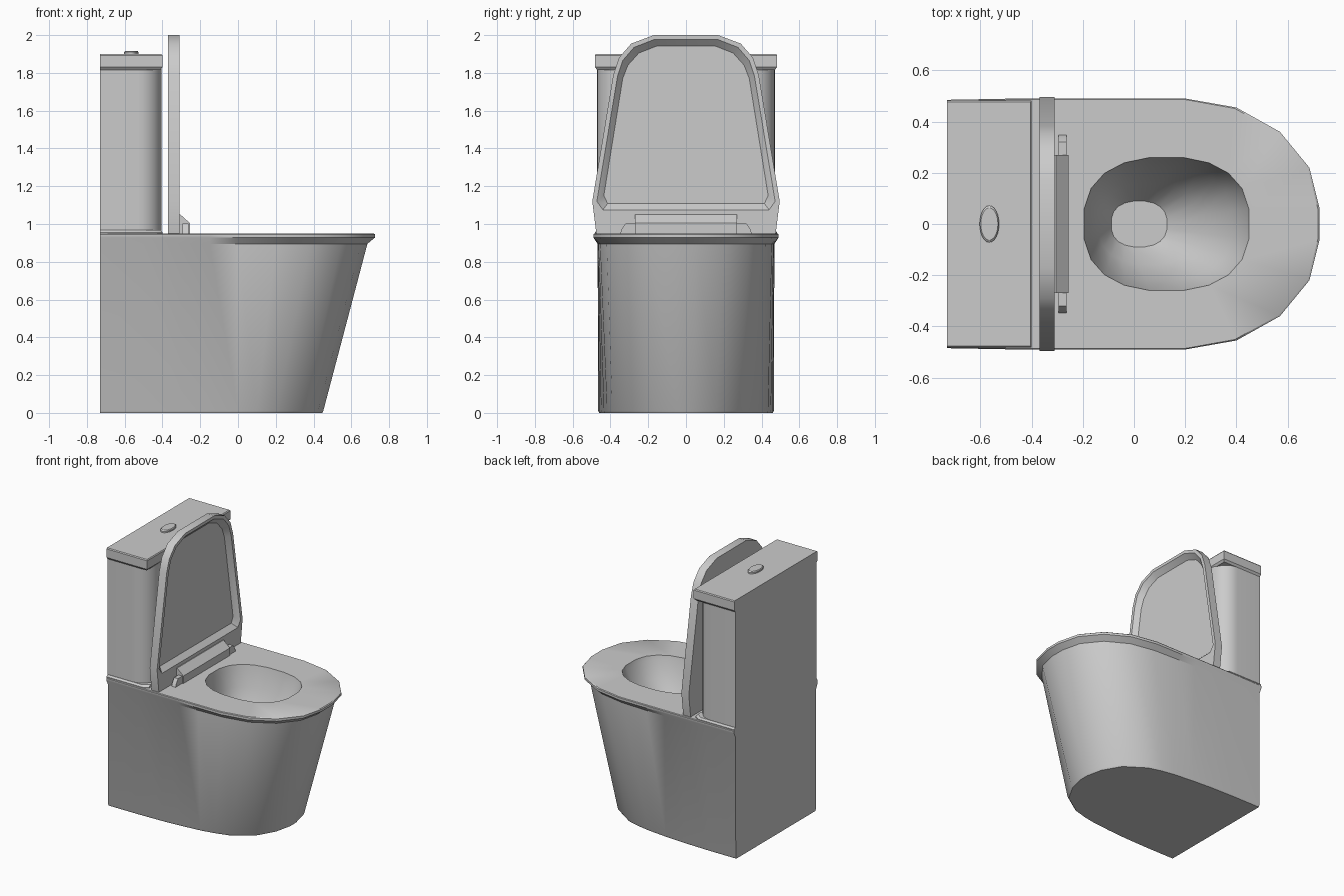
import bpy, bmesh, math

if "Cube" in bpy.data.objects:
    bpy.data.objects.remove(bpy.data.objects["Cube"])


def loft(name, rings, angle=35, bevel=0):
    """Skin closed rings of equal length and cap both ends."""
    bm = bmesh.new()
    loops = [[bm.verts.new(p) for p in r] for r in rings]
    n = len(rings[0])
    for a, b in zip(loops, loops[1:]):
        for i in range(n):
            j = (i + 1) % n
            bm.faces.new((a[i], a[j], b[j], b[i]))
    bm.faces.new(loops[0])
    bm.faces.new(loops[-1])
    bmesh.ops.recalc_face_normals(bm, faces=bm.faces)
    me = bpy.data.meshes.new(name)
    bm.to_mesh(me)
    bm.free()
    ob = bpy.data.objects.new(name, me)
    bpy.context.collection.objects.link(ob)
    bpy.ops.object.select_all(action='DESELECT')
    ob.select_set(True)
    bpy.context.view_layer.objects.active = ob
    if bevel:
        m = ob.modifiers.new("bevel", 'BEVEL')
        m.width, m.segments = bevel, 2
    bpy.ops.object.shade_smooth_by_angle(angle=math.radians(angle))
    return ob


def plan(half, z):
    """Mirror (x, y) half outline across y = 0 at height z."""
    return [(x, y, z) for x, y in half] + [(x, -y, z) for x, y in reversed(half)]


def upright(half, x):
    """Mirror (y, z) half outline across y = 0 at depth x."""
    return [(x, y, z) for y, z in half] + [(x, -y, z) for y, z in reversed(half)]


# pedestal, rim and bowl in one skin
foot = [(-.73, .465), (-.5, .465), (-.3, .46), (-.15, .45), (0, .435), (.1, .418),
        (.2, .39), (.35, .29), (.425, .16), (.452, .04)]
upper = [(-.73, .468), (-.5, .468), (-.3, .468), (-.15, .466), (0, .463), (.2, .455),
         (.385, .42), (.545, .33), (.65, .2), (.685, .055)]
rim = [(-.73, .485), (-.46, .49), (-.3, .49), (-.15, .49), (0, .49), (.2, .49),
       (.4, .455), (.57, .36), (.685, .22), (.725, .06)]


def hole(cx, a, b, n=10):
    pts = []
    for i in range(n):
        t = math.pi * (1 - (i + .5) / n)
        c, s = math.cos(t), math.sin(t)
        pts.append((cx + a * math.copysign(abs(c) ** .85, c), b * s ** .8))
    return pts


inset = [(x - .006 if x > 0 else x, y - .006) for x, y in foot]
rings = [plan(inset, 0), plan(foot, .012), plan(upper, .895),
         plan(rim, .928), plan(rim, .945),
         plan([(x - .006 if x > .3 else x, y - .004) for x, y in rim], .95)]
for z, cx, a, b in [(.95, .127, .325, .262), (.92, .125, .318, .256), (.8, .105, .28, .225),
                    (.65, .06, .2, .16), (.55, .02, .11, .09)]:
    rings.append(plan(hole(cx, a, b), z))
loft("pedestal_bowl", rings)

# raised ledge under the tank
ledge = [(-.73, .483), (-.44, .483), (-.40, .46)]
loft("tank_ledge", [plan(ledge, .93), plan(ledge, .955),
                    plan([(-.73, .472), (-.45, .472), (-.405, .44)], .967)])

# tank with rounded front corners
tank = [(-.73, .47)] + [(-.53 + .125 * math.sin(t), .345 + .125 * math.cos(t))
                        for t in [math.pi / 2 * i / 8 for i in range(9)]]
loft("tank", [plan(tank, .96), plan(tank, 1.84)])

# tank lid
lid = [(-.73, .482), (-.40, .482)]
low = [(-.73, .47), (-.412, .47)]
loft("tank_lid", [plan(low, 1.815), plan(lid, 1.83), plan(lid, 1.893),
                  plan([(-.73, .477), (-.405, .477)], 1.9)])

# flush button
def oval(k, z):
    return [(-.565 + .038 * k * math.cos(t), .072 * k * math.sin(t), z)
            for t in [math.tau * i / 24 for i in range(24)]]


loft("flush_button", [oval(1, 1.89), oval(1, 1.91), oval(.88, 1.916)])

# raised seat cover with recessed inner face
outer = [(.475, .95), (.496, 1.12), (.385, 1.79), (.355, 1.88), (.29, 1.955), (.17, 2.0)]
lip = [(.44, 1.075), (.472, 1.12), (.363, 1.78), (.335, 1.865), (.275, 1.935), (.165, 1.978)]
panel = [(.415, 1.108), (.435, 1.15), (.335, 1.77), (.308, 1.84), (.25, 1.905), (.155, 1.942)]
loft("seat_cover", [upright(outer, -.37), upright(outer, -.31),
                    upright(lip, -.31), upright(panel, -.345)], angle=30)

# hinge block with sloped top
side = [(-.315, .95), (-.255, .95), (-.255, 1.005), (-.305, 1.05), (-.315, 1.05)]
loft("hinge_block", [[(x, y, z) for x, z in side] for y in (-.27, .27)])

# hinge pins
for s, tag in ((1, "left"), (-1, "right")):
    loft("hinge_pin_" + tag,
         [[(x, s * y, z) for x, y in ((-.295, .25), (-.263, .25), (-.263, o), (-.295, o))]
          for z, o in ((.945, .35), (.975, .34), (1.003, .32))])
